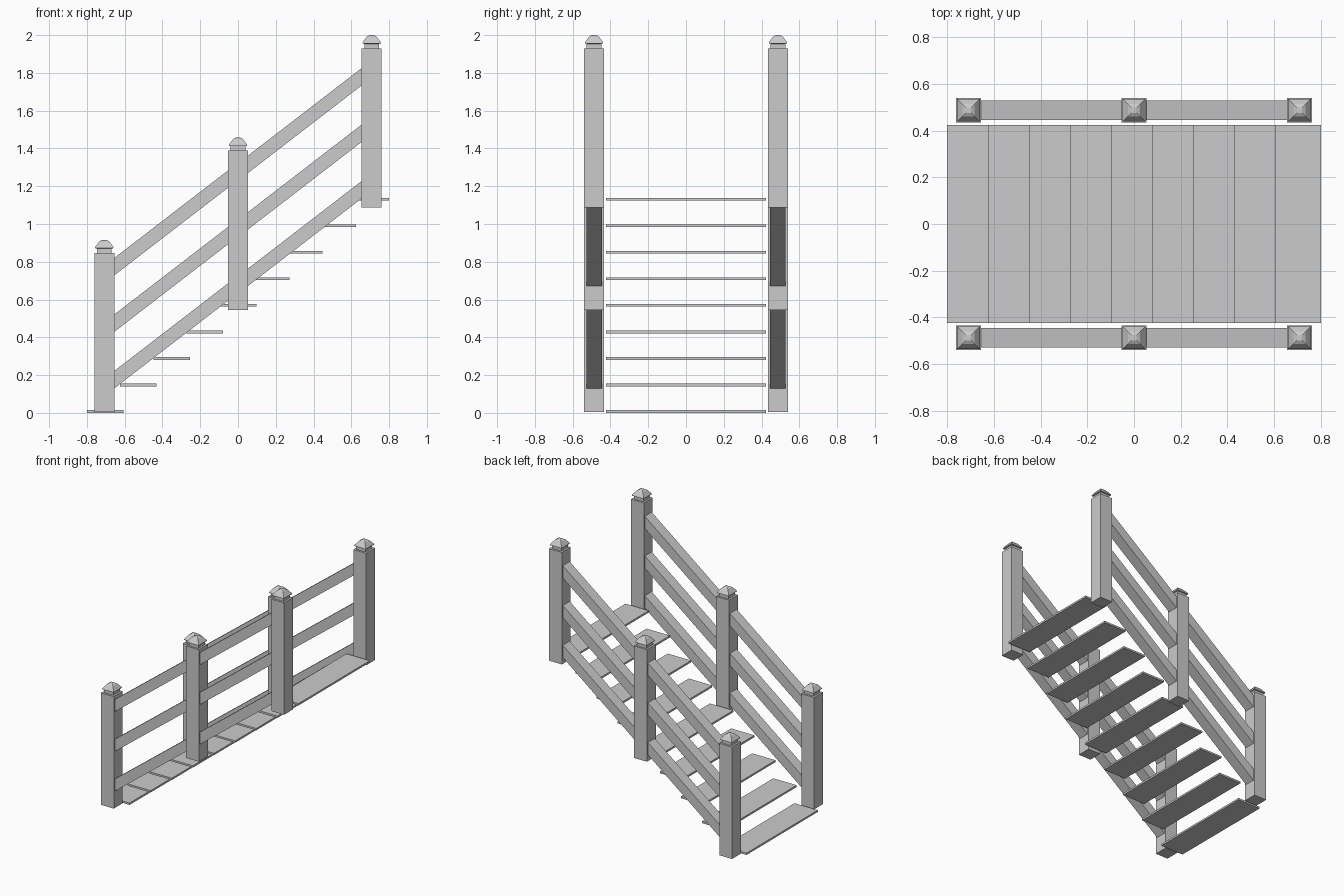
import bpy, bmesh

if "Cube" in bpy.data.objects:
    bpy.data.objects.remove(bpy.data.objects["Cube"])

SIDE_Y = 0.487          # centre line of each railing
POST_STEP = (0.708, 0.542)
SLOPE = 0.77


def make_object(name, bm):
    bmesh.ops.recalc_face_normals(bm, faces=bm.faces)
    mesh = bpy.data.meshes.new(name)
    bm.to_mesh(mesh)
    bm.free()
    obj = bpy.data.objects.new(name, mesh)
    bpy.context.collection.objects.link(obj)
    return obj


def box(name, x0, x1, y0, y1, z0, z1, rise=0.0):
    """Box whose x1 end is lifted by rise, keeping the ends vertical."""
    bm = bmesh.new()
    bmesh.ops.create_cube(bm, size=1)
    for v in bm.verts:
        right = v.co.x > 0
        v.co = (x1 if right else x0,
                y1 if v.co.y > 0 else y0,
                (z1 if v.co.z > 0 else z0) + (rise if right else 0))
    return make_object(name, bm)


def square_loft(name, x, y, profile):
    """Stack of square rings given as (half width, height)."""
    bm = bmesh.new()
    rings = [[bm.verts.new((x + sx * h, y + sy * h, z))
              for sx, sy in ((-1, -1), (1, -1), (1, 1), (-1, 1))]
             for h, z in profile]
    for a, b in zip(rings, rings[1:]):
        for i in range(4):
            j = (i + 1) % 4
            bm.faces.new((a[i], a[j], b[j], b[i]))
    bm.faces.new(rings[0][::-1])
    bm.faces.new(rings[-1])
    return make_object(name, bm)


# Treads
for i in range(9):
    x, z = -0.8 + i * 0.1757, i * 0.1405
    box(f"tread_{i + 1}", x, x + 0.194, -0.423, 0.423, z, z + 0.014)

for side, y in (("front", -SIDE_Y), ("back", SIDE_Y)):
    # Posts with stepped pyramid caps
    for i in range(3):
        x, z = (i - 1) * POST_STEP[0], i * POST_STEP[1] + 0.004
        box(f"{side}_post_{i + 1}", x - 0.053, x + 0.053,
            y - 0.053, y + 0.053, z, z + 0.842)
        top = z + 0.842
        square_loft(f"{side}_post_cap_{i + 1}", x, y,
                    [(0.039, top), (0.039, top + 0.024), (0.049, top + 0.026),
                     (0.047, top + 0.034), (0.026, top + 0.062), (0.011, top + 0.070)])
    # Sloping rails between posts
    for s in range(2):
        x0 = (s - 1) * POST_STEP[0] + 0.053
        x1 = s * POST_STEP[0] - 0.053
        for r in range(3):
            z = 0.13 + s * POST_STEP[1] + r * 0.299
            box(f"{side}_rail_{s + 1}_{r + 1}", x0, x1, y - 0.041, y + 0.041,
                z, z + 0.092, (x1 - x0) * SLOPE)
